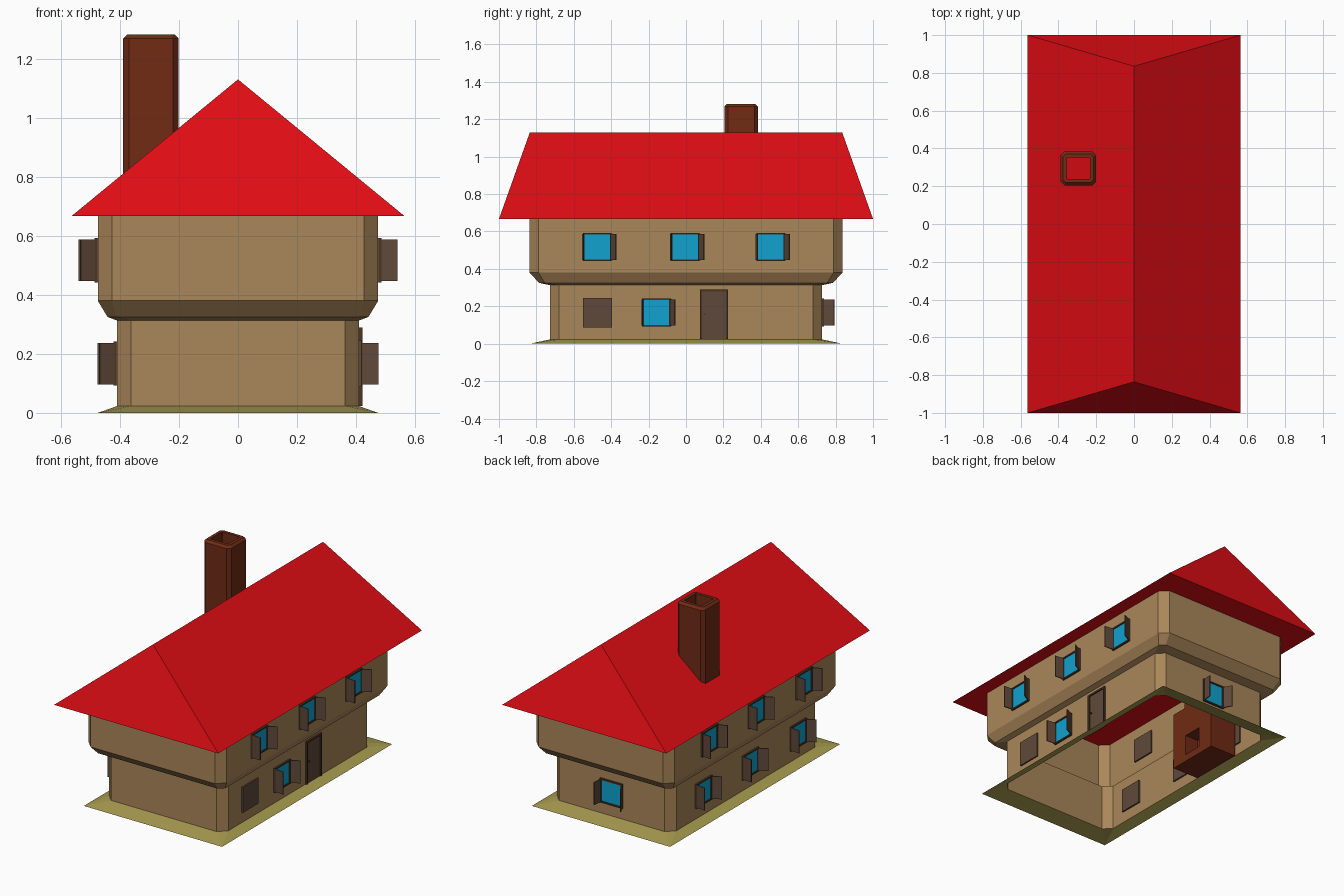
import bpy, bmesh
from math import radians
from mathutils import Matrix, Vector

if "Cube" in bpy.data.objects:
    bpy.data.objects.remove(bpy.data.objects["Cube"])


def material(name, r, g, b):
    m = bpy.data.materials.new(name)
    m.diffuse_color = (r, g, b, 1)
    m.use_nodes = True
    m.node_tree.nodes["Principled BSDF"].inputs["Base Color"].default_value = m.diffuse_color
    return m


PLASTER = material("plaster", 0.40, 0.24, 0.10)
GRASS = material("straw", 0.39, 0.33, 0.08)
RED = material("red_roof", 0.75, 0.004, 0.007)
BRICK = material("brick", 0.16, 0.024, 0.007)
WOOD = material("dark_wood", 0.07, 0.035, 0.016)
SHUTTER = material("shutter_wood", 0.115, 0.066, 0.042)
GLASS = material("blue_glass", 0.005, 0.36, 0.62)


def finish(name, bm, mats, world=Matrix()):
    me = bpy.data.meshes.new(name)
    bm.to_mesh(me)
    bm.free()
    for m in mats:
        me.materials.append(m)
    ob = bpy.data.objects.new(name, me)
    ob.matrix_world = world
    bpy.context.collection.objects.link(ob)
    return ob


def octagon(hx, hy, z, c):
    """Rectangle outline with chamfered corners, counter-clockwise."""
    return [(hx, -hy + c, z), (hx, hy - c, z), (hx - c, hy, z), (-hx + c, hy, z),
            (-hx, hy - c, z), (-hx, -hy + c, z), (-hx + c, -hy, z), (hx - c, -hy, z)]


def loft(name, rings, mat, world=Matrix()):
    bm = bmesh.new()
    loops = [[bm.verts.new(p) for p in octagon(*r)] for r in rings]
    for a, b in zip(loops, loops[1:]):
        for i in range(8):
            j = (i + 1) % 8
            bm.faces.new((a[i], a[j], b[j], b[i]))
    bmesh.ops.remove_doubles(bm, verts=bm.verts, dist=1e-5)
    return finish(name, bm, [mat], world)


def boxes(name, parts, world=Matrix()):
    """parts: (low corner, high corner, material, optional local matrix)."""
    bm = bmesh.new()
    mats = []
    for lo, hi, mat, *local in parts:
        if mat not in mats:
            mats.append(mat)
        lo, hi = Vector(lo), Vector(hi)
        m = Matrix.Translation((lo + hi) / 2) @ Matrix.Diagonal((*(hi - lo), 1))
        if local:
            m = local[0] @ m
        vs = bmesh.ops.create_cube(bm, size=1, matrix=m)["verts"]
        for f in {f for v in vs for f in v.link_faces}:
            f.material_index = mats.index(mat)
    return finish(name, bm, mats, world)


def on_wall(x, y, z, turn):
    """Local frame: x along the wall, -y outwards, z up."""
    return Matrix.Translation((x, y, z)) @ Matrix.Rotation(radians(turn), 4, 'Z')


def window(name, world):
    w, h, b = 0.068, 0.066, 0.009
    parts = [((-w - b, -0.003, -h - b), (w + b, 0.010, h + b), SHUTTER),
             ((-w, -0.005, -h), (w, -0.002, h), GLASS)]
    # frame bars
    for s in (-1, 1):
        xs, zs = sorted((s * w, s * (w + b))), sorted((s * h, s * (h + b)))
        parts.append(((xs[0], -0.011, -h - b), (xs[1], 0, h + b), WOOD))
        parts.append(((-w, -0.011, zs[0]), (w, 0, zs[1]), WOOD))
    # open shutters, hinged at each side of the frame
    for s, angle in ((-1, -95), (1, -62)):
        hinge = Matrix.Translation((s * (w + 0.004), -0.006, 0)) @ Matrix.Rotation(radians(angle), 4, 'Z')
        parts.append(((0, -0.003, -0.07), (0.06, 0.003, 0.07), SHUTTER, hinge))
    boxes(name, parts, world)


# sloped ground skirt
loft("ground_skirt", [(0.475, 0.835, 0, 0), (0.41, 0.727, 0.023, 0.047)], GRASS)

# lower storey and overhanging upper storey, one open shell
loft("walls", [(0.41, 0.727, 0.023, 0.047), (0.41, 0.727, 0.313, 0.047), (0.442, 0.785, 0.325, 0.03),
               (0.475, 0.837, 0.38, 0.048), (0.475, 0.837, 0.667, 0.048)], PLASTER)

# hipped roof
bm = bmesh.new()
e = [bm.verts.new((x, y, 0.667)) for x, y in ((-0.564, -1), (0.564, -1), (0.564, 1), (-0.564, 1))]
r0, r1 = (bm.verts.new((0, y, 1.13)) for y in (-0.835, 0.835))
for f in ((e[0], e[1], r0), (e[1], e[2], r1, r0), (e[2], e[3], r1), (e[3], e[0], r0, r1), e[::-1]):
    bm.faces.new(f)
finish("roof", bm, [RED])

# hollow chimney
loft("chimney", [(0.094, 0.09, 0.36, 0.02), (0.094, 0.09, 1.268, 0.02), (0.08, 0.076, 1.282, 0.014),
                 (0.061, 0.057, 1.282, 0.002), (0.061, 0.057, 0.80, 0.002)], BRICK,
     Matrix.Translation((-0.295, 0.295, 0)))

# fireplace below the chimney, opening into the room
boxes("fireplace", [((-0.39, 0.12, 0.005), (-0.30, 0.465, 0.37), BRICK),
                    ((-0.30, 0.12, 0.005), (-0.206, 0.23, 0.37), BRICK),
                    ((-0.30, 0.355, 0.005), (-0.206, 0.465, 0.37), BRICK),
                    ((-0.30, 0.23, 0.005), (-0.206, 0.355, 0.05), BRICK),
                    ((-0.30, 0.23, 0.18), (-0.206, 0.355, 0.37), BRICK)])

# windows on both long sides and the back
for i, y in enumerate((-0.475, -0.005, 0.453)):
    window(f"upper_right_window_{i}", on_wall(0.475, y, 0.517, 90))
    window(f"upper_left_window_{i}", on_wall(-0.475, y, 0.517, -90))
    window(f"lower_left_window_{i}", on_wall(-0.41, y - 0.035, 0.167, -90))
window("lower_right_window", on_wall(0.41, -0.158, 0.167, 90))
window("back_window", on_wall(0, 0.727, 0.167, 180))

# closed pair of shutters
boxes("closed_shutters", [((-0.077, -0.009, -0.079), (0.077, 0.01, 0.079), SHUTTER)],
      on_wall(0.41, -0.473, 0.166, 90))

# door with frame and knob
boxes("door", [((-0.064, -0.004, 0), (0.064, 0.008, 0.255), SHUTTER),
               ((-0.075, -0.011, 0), (-0.064, 0.008, 0.265), WOOD),
               ((0.064, -0.011, 0), (0.075, 0.008, 0.265), WOOD),
               ((-0.064, -0.011, 0.254), (0.064, 0.008, 0.265), WOOD),
               ((-0.053, -0.012, 0.13), (-0.045, -0.003, 0.138), WOOD)],
      on_wall(0.41, 0.15, 0.024, 90))
